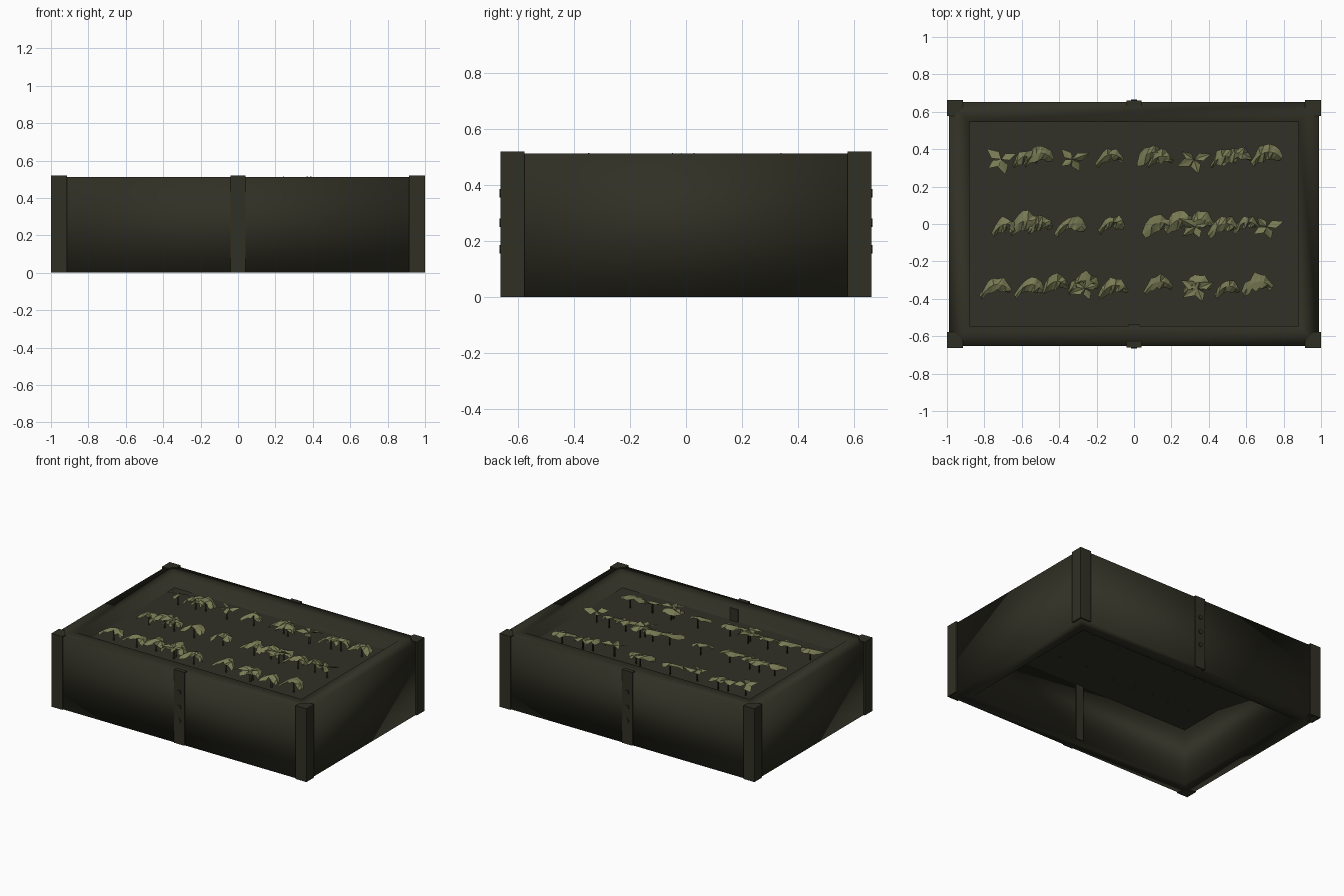
import bpy, bmesh, math, random
from mathutils import Vector

if "Cube" in bpy.data.objects:
    bpy.data.objects.remove(bpy.data.objects["Cube"])

random.seed(4)

def material(name, rgb):
    m = bpy.data.materials.new(name)
    m.diffuse_color = (*rgb, 1)
    m.use_nodes = True
    m.node_tree.nodes["Principled BSDF"].inputs["Base Color"].default_value = m.diffuse_color
    return m

WOOD = material("dark olive wood", (0.030, 0.029, 0.018))
SOIL = material("dark soil", (0.031, 0.030, 0.020))
LEAF = material("pale green leaf", (0.19, 0.20, 0.09))
STEM = material("dark green stem", (0.02, 0.024, 0.010))

def make(name, verts, faces, mat, smooth=False):
    me = bpy.data.meshes.new(name)
    me.from_pydata(verts, [], faces)
    bm = bmesh.new()
    bm.from_mesh(me)
    if mat is not LEAF:
        bmesh.ops.recalc_face_normals(bm, faces=bm.faces)
    bm.to_mesh(me)
    bm.free()
    ob = bpy.data.objects.new(name, me)
    bpy.context.collection.objects.link(ob)
    me.materials.append(mat)
    for p in me.polygons:
        p.use_smooth = smooth
    return ob

def prism(name, outline, z0, z1, mat):
    n = len(outline)
    verts = [(x, y, z) for z in (z0, z1) for x, y in outline]
    faces = [tuple(range(n)), tuple(range(n, 2 * n))]
    faces += [(i, (i + 1) % n, (i + 1) % n + n, i + n) for i in range(n)]
    return make(name, verts, faces, mat)

def rect(x0, x1, y0, y1):
    return [(x0, y0), (x1, y0), (x1, y1), (x0, y1)]

# Thick box walls: one ring, open underneath, softly shaded round its edges
loops = [(0.99, 0.652, 0.0), (0.99, 0.652, 0.512),
         (0.88, 0.545, 0.512), (0.88, 0.545, 0.0)]
verts = [(sx * a, sy * b, z) for a, b, z in loops
         for sx, sy in ((-1, -1), (1, -1), (1, 1), (-1, 1))]
faces = [(4 * k + i, 4 * k + (i + 1) % 4,
          4 * ((k + 1) % 4) + (i + 1) % 4, 4 * ((k + 1) % 4) + i)
         for k in range(4) for i in range(4)]
make("box_walls", verts, faces, WOOD, smooth=True)

# Soil bed
prism("soil_bed", rect(-0.88, 0.88, -0.545, 0.545), 0.40, 0.415, SOIL)

# Corner posts with a chamfered inner side
post = [(1, 0.662), (0.915, 0.662), (0.915, 0.625), (0.96, 0.577), (1, 0.577)]
for sx in (-1, 1):
    for sy in (-1, 1):
        prism("corner_post", [(sx * x, sy * y) for x, y in post], 0, 0.52, WOOD)

# Middle straps with rivets
for s in (-1, 1):
    prism("middle_strap", rect(-0.04, 0.04, *sorted((s * 0.63, s * 0.659))), 0, 0.52, WOOD)
    for z in (0.17, 0.265, 0.37):
        bpy.ops.mesh.primitive_cylinder_add(vertices=8, radius=0.015, depth=0.02,
                                            location=(0, s * 0.656, z),
                                            rotation=(math.pi / 2, 0, 0))
        bpy.context.object.name = "rivet"
        bpy.context.object.data.materials.append(WOOD)
prism("inner_strap", rect(-0.03, 0.03, -0.56, -0.538), 0, 0.505, WOOD)

# Seedlings
def leaf_strip(x, y, s):
    """Ragged arched leaf, drooping at both ends."""
    n, v, f = 8, [], []
    for i in range(n):
        t = i / (n - 1) * 2 - 1
        cx, cy = x + 0.075 * s * t, y + s * (0.03 - 0.05 * t * t + 0.015 * t)
        cz = 0.492 - 0.03 * t * t
        w = s * (0.012 + 0.026 * (1 - t * t)) * random.uniform(0.6, 1.4)
        d = Vector((0.6 * t, 1, 0)).normalized() * w
        v += [(cx + d.x, cy + d.y, cz + random.uniform(-0.018, 0.012)),
              (cx, cy, cz + 0.01),
              (cx - d.x, cy - d.y, cz + random.uniform(-0.02, 0.01))]
        if i:
            a = 3 * i
            for k in (0, 1):
                f += [(a + k - 3, a + k - 2, a + k), (a + k - 2, a + k + 1, a + k)]
    make("seedling_leaf", v, f, LEAF)

def leaf_star(x, y, s):
    """Broad flat leaves spreading from one point."""
    v, f = [(x, y, 0.495)], []
    for ang in (0.45, 2.4, 3.7, 5.1):
        ang += random.uniform(-0.2, 0.2)
        r = s * random.uniform(0.085, 0.12)
        a = len(v)
        for da, k in ((-0.6, 0.5), (0, 1), (0.6, 0.5)):
            v.append((x + r * k * math.cos(ang + da), y + 0.8 * r * k * math.sin(ang + da),
                      0.495 + random.uniform(-0.02, 0.02)))
        f += [(0, a, a + 1), (0, a + 1, a + 2)]
    make("seedling_broad_leaf", v, f, LEAF)

def stem(x, y):
    o = [(x + 0.006 * math.cos(k * 2.094), y + 0.006 * math.sin(k * 2.094)) for k in range(3)]
    prism("seedling_stem", o, 0.39, 0.485, STEM)

rows = [  # y, arched leaf positions, broad leaf positions
    (0.345, (-0.58, -0.51, -0.13, 0.10, 0.14, 0.48, 0.55, 0.71), (-0.71, -0.33, 0.32)),
    (-0.015, (-0.69, -0.58, -0.50, -0.34, -0.12, 0.13, 0.25, 0.35, 0.48, 0.60), (0.33, 0.71)),
    (-0.345, (-0.74, -0.56, -0.42, -0.27, -0.11, 0.13, 0.34, 0.50, 0.66), (-0.26, 0.34)),
]
for y, arched, broad in rows:
    for x in arched:
        yy = y + random.uniform(-0.015, 0.015)
        leaf_strip(x, yy, random.uniform(0.85, 1.1))
        stem(x, yy + 0.02)
    for x in broad:
        leaf_star(x, y, 0.9)
        stem(x, y)
